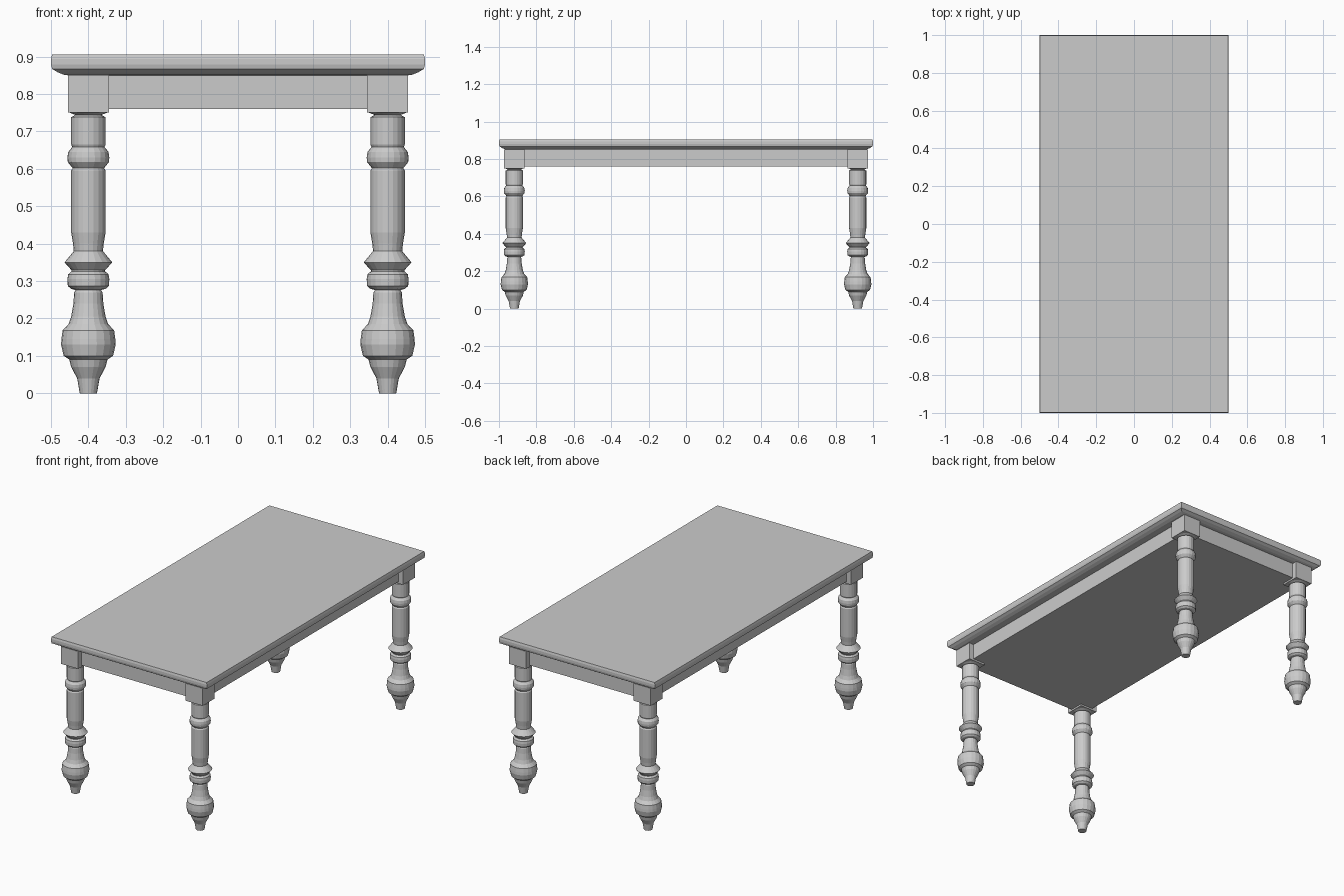
import bpy, bmesh, math

if "Cube" in bpy.data.objects:
    bpy.data.objects.remove(bpy.data.objects["Cube"])

grey = bpy.data.materials.new("light grey")
grey.diffuse_color = (0.6, 0.6, 0.6, 1)
grey.use_nodes = True
grey.node_tree.nodes["Principled BSDF"].inputs["Base Color"].default_value = grey.diffuse_color


def make_object(name, bm, loc=(0, 0, 0)):
    bmesh.ops.recalc_face_normals(bm, faces=bm.faces)
    mesh = bpy.data.meshes.new(name)
    bm.to_mesh(mesh)
    bm.free()
    mesh.materials.append(grey)
    ob = bpy.data.objects.new(name, mesh)
    ob.location = loc
    bpy.context.collection.objects.link(ob)
    return ob


def stack(rings):
    """Join a stack of closed rings into a capped solid."""
    bm = bmesh.new()
    loops = [[bm.verts.new(p) for p in ring] for ring in rings]
    for a, b in zip(loops, loops[1:]):
        n = len(a)
        for i in range(n):
            bm.faces.new((a[i], a[(i + 1) % n], b[(i + 1) % n], b[i]))
    bm.faces.new(loops[0])
    bm.faces.new(loops[-1])
    return bm


def rect(hx, hy, z):
    return [(-hx, -hy, z), (hx, -hy, z), (hx, hy, z), (-hx, hy, z)]


def circle(r, z, n=20):
    return [(r * math.cos(2 * math.pi * i / n), r * math.sin(2 * math.pi * i / n), z)
            for i in range(n)]


# Table top with moulded edge: (inset, height)
edge = [(0.045, 0.85), (0.036, 0.851), (0.018, 0.858), (0.003, 0.867),
        (0, 0.879), (0, 0.893), (0.003, 0.905)]
make_object("table_top", stack([rect(0.5 - d, 1 - d, z) for d, z in edge]))

# Solid apron under the top, set back from the corner blocks
make_object("apron", stack([rect(0.425, 0.943, z) for z in (0.76, 0.851)]))

# Turned leg: (radius, height)
profile = [(0.023, 0), (0.030, 0.04), (0.046, 0.07), (0.051, 0.09), (0.066, 0.10),
           (0.073, 0.13), (0.072, 0.145), (0.069, 0.168), (0.053, 0.185), (0.046, 0.205),
           (0.040, 0.24), (0.038, 0.27), (0.034, 0.276), (0.046, 0.279), (0.055, 0.287),
           (0.056, 0.305), (0.054, 0.318), (0.045, 0.326), (0.045, 0.329), (0.064, 0.35),
           (0.039, 0.38), (0.041, 0.40), (0.046, 0.43), (0.046, 0.595), (0.042, 0.602),
           (0.047, 0.608), (0.055, 0.618), (0.056, 0.63), (0.054, 0.645), (0.046, 0.655),
           (0.043, 0.658), (0.046, 0.665), (0.046, 0.738), (0.035, 0.744), (0.052, 0.751)]
for fb, sy in (("front", -1), ("back", 1)):
    for lr, sx in (("left", -1), ("right", 1)):
        loc = (0.4 * sx, 0.918 * sy, 0)
        make_object(f"{fb}_{lr}_leg", stack([circle(r, z) for r, z in profile]), loc)
        # Square block at the top of the leg
        make_object(f"{fb}_{lr}_block",
                    stack([rect(0.055, 0.055, z) for z in (0.75, 0.851)]), loc)
